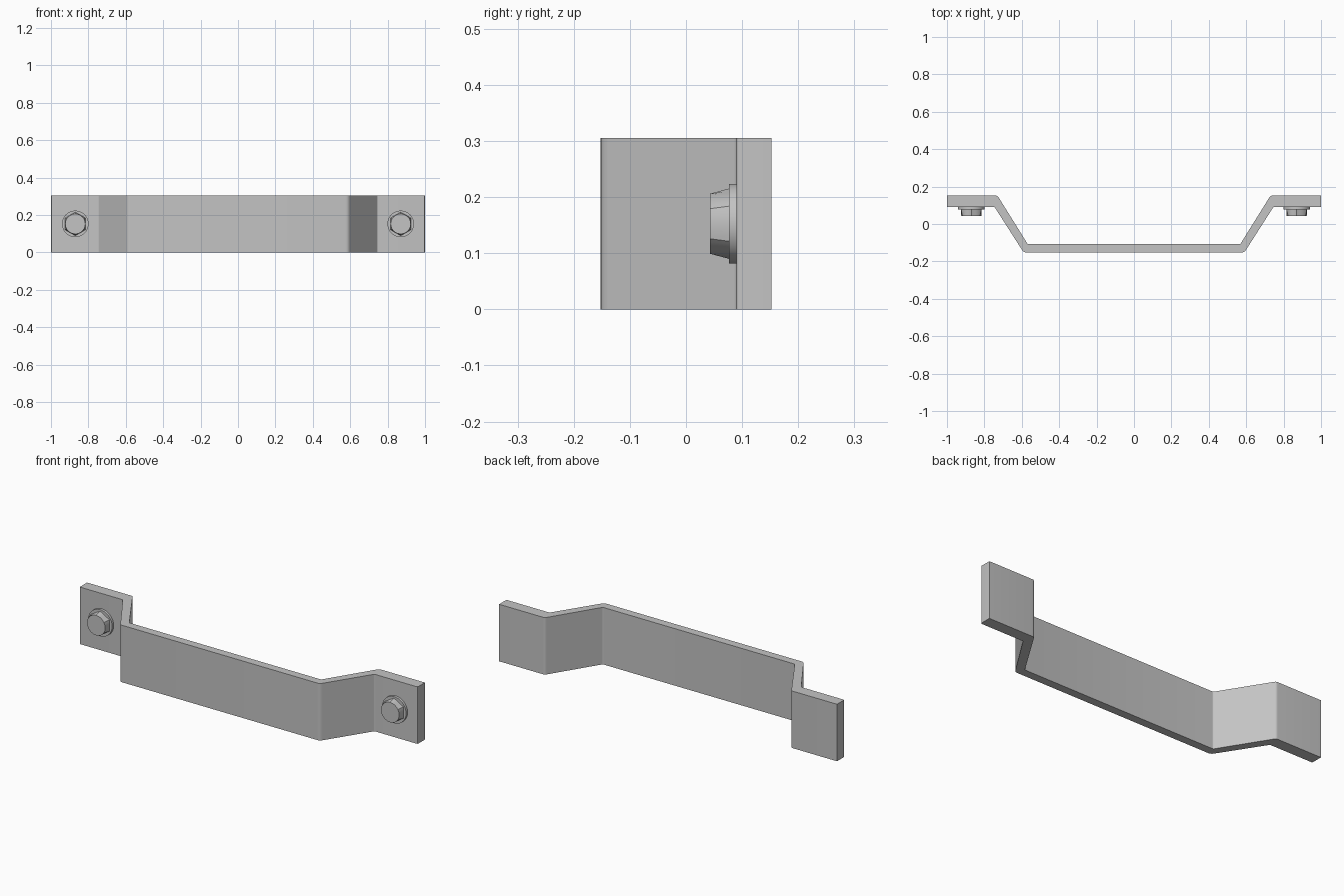
import bpy, bmesh, math
from mathutils import Vector

HEIGHT = 0.305

cube = bpy.data.objects.get("Cube")
if cube:
    bpy.data.objects.remove(cube, do_unlink=True)

metal = bpy.data.materials.new("grey metal")
metal.use_nodes = True
grey = (0.55, 0.55, 0.55, 1)
metal.diffuse_color = grey
metal.node_tree.nodes["Principled BSDF"].inputs["Base Color"].default_value = grey


def add_object(name, bm):
    bmesh.ops.recalc_face_normals(bm, faces=bm.faces)
    mesh = bpy.data.meshes.new(name)
    bm.to_mesh(mesh)
    bm.free()
    obj = bpy.data.objects.new(name, mesh)
    bpy.context.collection.objects.link(obj)
    mesh.materials.append(metal)
    bpy.ops.object.select_all(action="DESELECT")
    obj.select_set(True)
    bpy.context.view_layer.objects.active = obj
    bpy.ops.object.shade_smooth_by_angle(angle=math.radians(25))
    return obj


def rounded(points, steps=4):
    """Replace each (x, y, size) corner of a closed outline with a small curve."""
    result = []
    for i, (x, y, size) in enumerate(points):
        p = Vector((x, y))
        if not size:
            result.append(p)
            continue
        a = p + (Vector(points[i - 1][:2]) - p).normalized() * size
        b = p + (Vector(points[(i + 1) % len(points)][:2]) - p).normalized() * size
        for k in range(steps + 1):
            t = k / steps
            result.append(a * (1 - t) ** 2 + p * 2 * t * (1 - t) + b * t * t)
    return result


# Bent strap: half outline as x, y, corner size; mirrored and extruded upward
front = [(0.59, -0.152, 0.015), (0.745, 0.09, 0.005), (1, 0.09, 0.007)]
back = [(1, 0.152, 0), (0.73, 0.152, 0.01), (0.568, -0.108, 0.005)]
half = front + back
outline = rounded(half + [(-x, y, r) for x, y, r in reversed(half)])
bm = bmesh.new()
base = bm.faces.new([bm.verts.new((p.x, p.y, 0)) for p in outline])
top = bmesh.ops.extrude_face_region(bm, geom=[base])["geom"]
bmesh.ops.translate(bm, vec=(0, 0, HEIGHT),
                    verts=[v for v in top if isinstance(v, bmesh.types.BMVert)])
add_object("handle_strap", bm)


def loft(name, cx, rings):
    """Skin rings of (radius function, y) around a front-facing axis."""
    count = 48
    bm = bmesh.new()
    loops = []
    for radius, y in rings:
        loop = []
        for i in range(count):
            a = math.tau * i / count
            r = radius(a)
            loop.append(bm.verts.new((cx + r * math.cos(a), y,
                                      HEIGHT / 2 + r * math.sin(a))))
        loops.append(loop)
    for lo, hi in zip(loops, loops[1:]):
        for i in range(count):
            j = (i + 1) % count
            bm.faces.new((lo[i], lo[j], hi[j], hi[i]))
    bm.faces.new(loops[0])
    bm.faces.new(loops[-1])
    return add_object(name, bm)


def circle(r):
    return lambda a: r


def hexagon(r):
    # corners point up and down, flats face the sides
    apothem = r * math.cos(math.pi / 6)
    return lambda a: apothem / math.cos((a + math.pi / 6) % (math.pi / 3) - math.pi / 6)


# Flanged hex bolts, one on each mounting tab
for side, cx in (("left", 0.87), ("right", -0.87)):
    loft(side + "_bolt_flange", cx, [(circle(0.071), 0.095), (circle(0.071), 0.077)])
    loft(side + "_bolt_head", cx, [(hexagon(0.0635), 0.08), (circle(0.0535), 0.043)])
